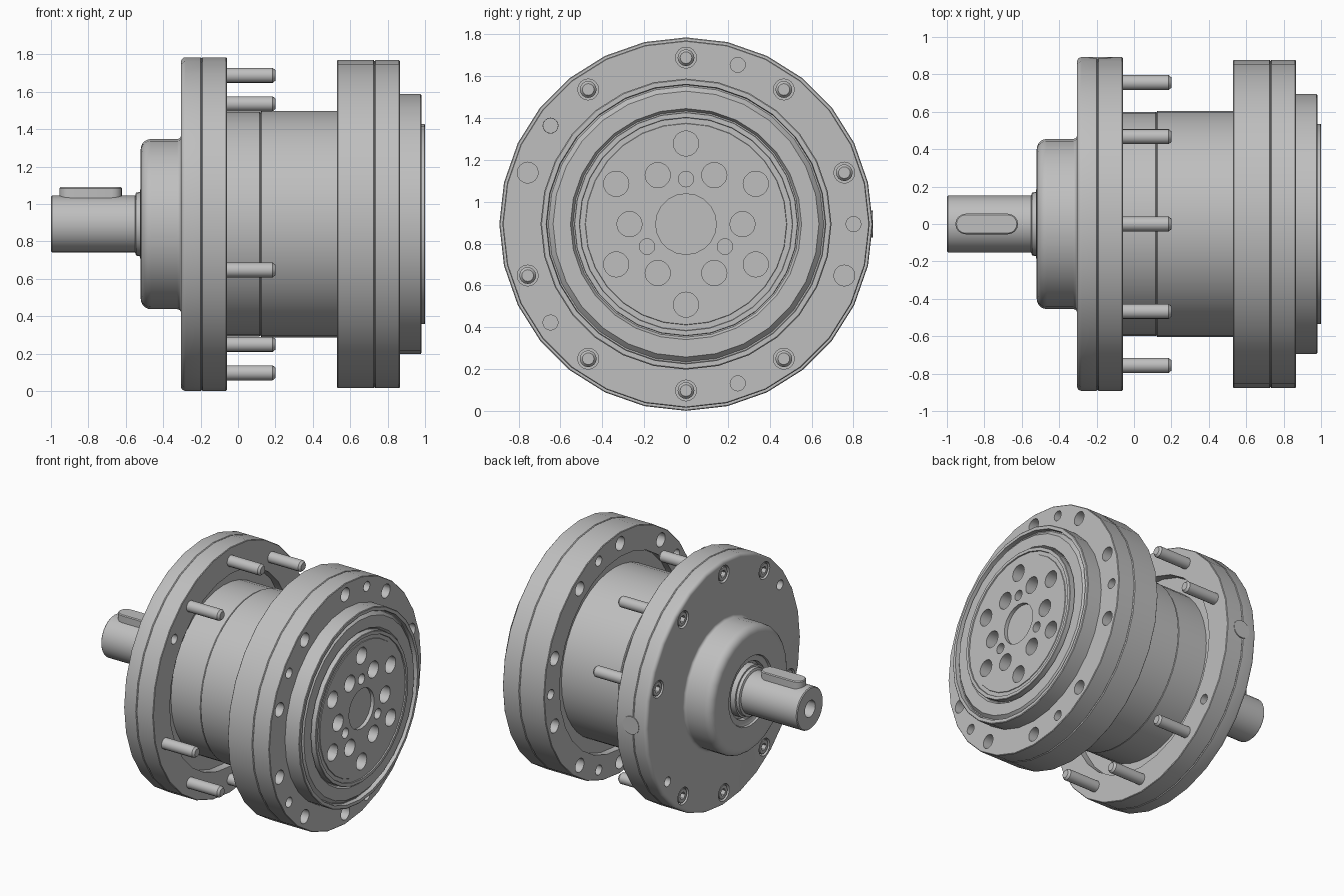
import bpy, bmesh
from math import sin, cos, pi, radians

if "Cube" in bpy.data.objects:
    bpy.data.objects.remove(bpy.data.objects["Cube"], do_unlink=True)

AXIS_Z = 0.893
SEG = 28

steel = bpy.data.materials.new("steel_grey")
steel.use_nodes = True
steel.diffuse_color = (0.52, 0.52, 0.52, 1)
steel.node_tree.nodes["Principled BSDF"].inputs["Base Color"].default_value = (0.52, 0.52, 0.52, 1)


def lathe(bm, profile, seg=SEG, y=0.0, z=0.0):
    """Revolve (x, radius) points about an axis parallel to x."""
    rings = []
    for x, r in profile:
        if r == 0:
            rings.append([bm.verts.new((x, y, z))])
        else:
            rings.append([bm.verts.new((x, y + r * cos(2 * pi * i / seg), z + r * sin(2 * pi * i / seg)))
                          for i in range(seg)])
    pairs = list(zip(rings, rings[1:]))
    if len(rings[0]) > 1:
        pairs.append((rings[-1], rings[0]))
    for a, b in pairs:
        if len(a) == 1:
            a, b = b, a
        for i in range(seg):
            j = (i + 1) % seg
            if len(b) == 1:
                bm.faces.new((a[i], a[j], b[0]))
            else:
                bm.faces.new((a[i], a[j], b[j], b[i]))


def finish(name, bm, z=AXIS_Z):
    bmesh.ops.recalc_face_normals(bm, faces=bm.faces)
    mesh = bpy.data.meshes.new(name)
    bm.to_mesh(mesh)
    bm.free()
    mesh.materials.append(steel)
    obj = bpy.data.objects.new(name, mesh)
    obj.location.z = z
    bpy.context.collection.objects.link(obj)
    return obj


def turned(name, profile, seg=SEG):
    bm = bmesh.new()
    lathe(bm, profile, seg)
    return finish(name, bm)


def drill(obj, holes, seg=16):
    """Cut holes given as (angle, pitch radius, hole radius, x0, x1)."""
    bm = bmesh.new()
    for angle, pitch, r, x0, x1 in holes:
        a = radians(angle)
        lathe(bm, [(x0, 0), (x0, r), (x1, r), (x1, 0)], seg, pitch * cos(a), pitch * sin(a))
    cutter = finish("hole_cutter", bm, obj.location.z)
    cutter.hide_render = True
    mod = obj.modifiers.new("holes", 'BOOLEAN')
    mod.operation, mod.solver, mod.object = 'DIFFERENCE', 'EXACT', cutter
    bpy.context.view_layer.update()
    done = bpy.data.meshes.new_from_object(obj.evaluated_get(bpy.context.evaluated_depsgraph_get()))
    obj.modifiers.clear()
    obj.data = done
    bpy.data.objects.remove(cutter, do_unlink=True)


def arc(cx, cr, rad, start, end, n=5):
    steps = [radians(start + (end - start) * i / n) for i in range(n + 1)]
    return [(cx + rad * cos(a), cr + rad * sin(a)) for a in steps]


bolt_angles = [18 + 36 * i for i in range(10)]
screw_angles = [a for a in bolt_angles if a not in (162, 342)]
dowel_angles = (144, 324)

# Input shaft with a centre hole and collar
shaft = turned("input_shaft", [(-1, 0), (-1, .146), (-.994, .152), (-.55, .152), (-.545, .168),
                               (-.525, .172), (-.525, .185), (-.45, .185), (-.45, 0)])
drill(shaft, [(0, 0, .06, -1.1, -.88)], 20)

# Shaft key with round ends
bm = bmesh.new()
half = .055
outline = arc(-.62 - half, 0, half, -90, 90, 8) + arc(-.955 + half, 0, half, 90, 270, 8)
face = bm.faces.new([bm.verts.new((x, y, .10)) for x, y in outline])
top = bmesh.ops.extrude_face_region(bm, geom=[face])
for v in top["geom"]:
    if isinstance(v, bmesh.types.BMVert):
        v.co.z = .197
key = finish("shaft_key", bm)
bevel = key.modifiers.new("edge", 'BEVEL')
bevel.width, bevel.segments = .006, 1

# Input cover: round hub, seal recess and front plate
cover = turned("input_cover",
               [(-.47, 0), (-.47, .2), (-.50, .205), (-.50, .235), (-.505, .245), (-.52, .25)]
               + arc(-.465, .40, .055, 180, 90)
               + arc(-.325, .475, .02, 270, 360)
               + arc(-.28, .867, .025, 180, 90)
               + [(-.2, .892), (-.195, .887), (-.195, 0)])
drill(cover, [(a, .795, .062, -.4, -.25) for a in screw_angles]
      + [(a, .8, .035, -.4, -.22) for a in dowel_angles])

# Mounting flange with a shallow ring recess
flange = turned("mounting_flange", [(-.195, .5), (-.195, .887), (-.19, .892), (-.064, .892), (-.06, .888),
                                    (-.06, .70), (-.12, .70), (-.12, .5)])
drill(flange, [(a, .8, .035, -.14, .1) for a in dowel_angles])

# Plug on the flange rim
plug = turned("rim_plug", [(-.03, 0), (-.03, .065), (.004, .065), (.004, 0)], 20)
plug.rotation_euler.z = pi / 2
plug.location = (-.18, .889, AXIS_Z)

# Gear body
turned("gear_body", [(-.15, 0), (-.15, .60), (.115, .60), (.12, .596), (.125, .605),
                     (.6, .605), (.6, 0)], 40)

# Output flange: two plates
through = [(a, .795, .05, .4, 1) for a in bolt_angles] + [(72 * i, .8, .036, .4, 1) for i in range(5)]
rear = turned("output_flange_rear", [(.53, .70), (.53, .873), (.534, .877), (.725, .877), (.73, .871),
                                     (.73, .55), (.58, .55), (.58, .70)])
front = turned("output_flange_front", [(.73, .5), (.73, .871), (.735, .877), (.861, .877), (.865, .873),
                                       (.865, .5)])
for plate in (rear, front):
    drill(plate, through)

# Output bearing ring and its stepped drive disc
turned("bearing_ring", [(.8, .5), (.8, .695), (.976, .695), (.98, .69), (.98, .668), (.95, .665),
                        (.95, .658), (.975, .635), (.975, .552), (.955, .54), (.955, .5)])
disc = turned("output_disc", [(.8, 0), (.8, .535), (.997, .535), (1, .532), (1, .51), (.992, .508),
                              (.992, .482), (.996, .48), (.996, 0)])
drill(disc, [(30 + 60 * i, .385, .06, .9, 1.1) for i in range(6)]
      + [(60 * i, .27, .06, .9, 1.1) for i in range(6)]
      + [(90 + 120 * i, .215, .037, .9, 1.1) for i in range(3)]
      + [(0, 0, .145, .97, 1.1)], 20)

# Socket screws, one mesh shared by all
screw = turned("socket_screw", [(-.3, 0), (-.3, .048), (-.296, .052), (-.24, .052), (-.24, .04),
                                (.185, .04), (.2, .028), (.2, 0)], 16)
drill(screw, [(0, 0, .028, -.4, -.27)], 6)
for a in screw_angles:
    copy = screw if a == screw_angles[0] else screw.copy()
    if copy is not screw:
        bpy.context.collection.objects.link(copy)
    copy.location = (0, .795 * cos(radians(a)), AXIS_Z + .795 * sin(radians(a)))

# Smooth rounded faces, keep edges sharp
bpy.ops.object.select_all(action='DESELECT')
for obj in bpy.context.collection.objects:
    if obj.type == 'MESH' and steel.name in obj.data.materials:
        obj.select_set(True)
        bpy.context.view_layer.objects.active = obj
bpy.ops.object.shade_smooth_by_angle(angle=radians(30))
